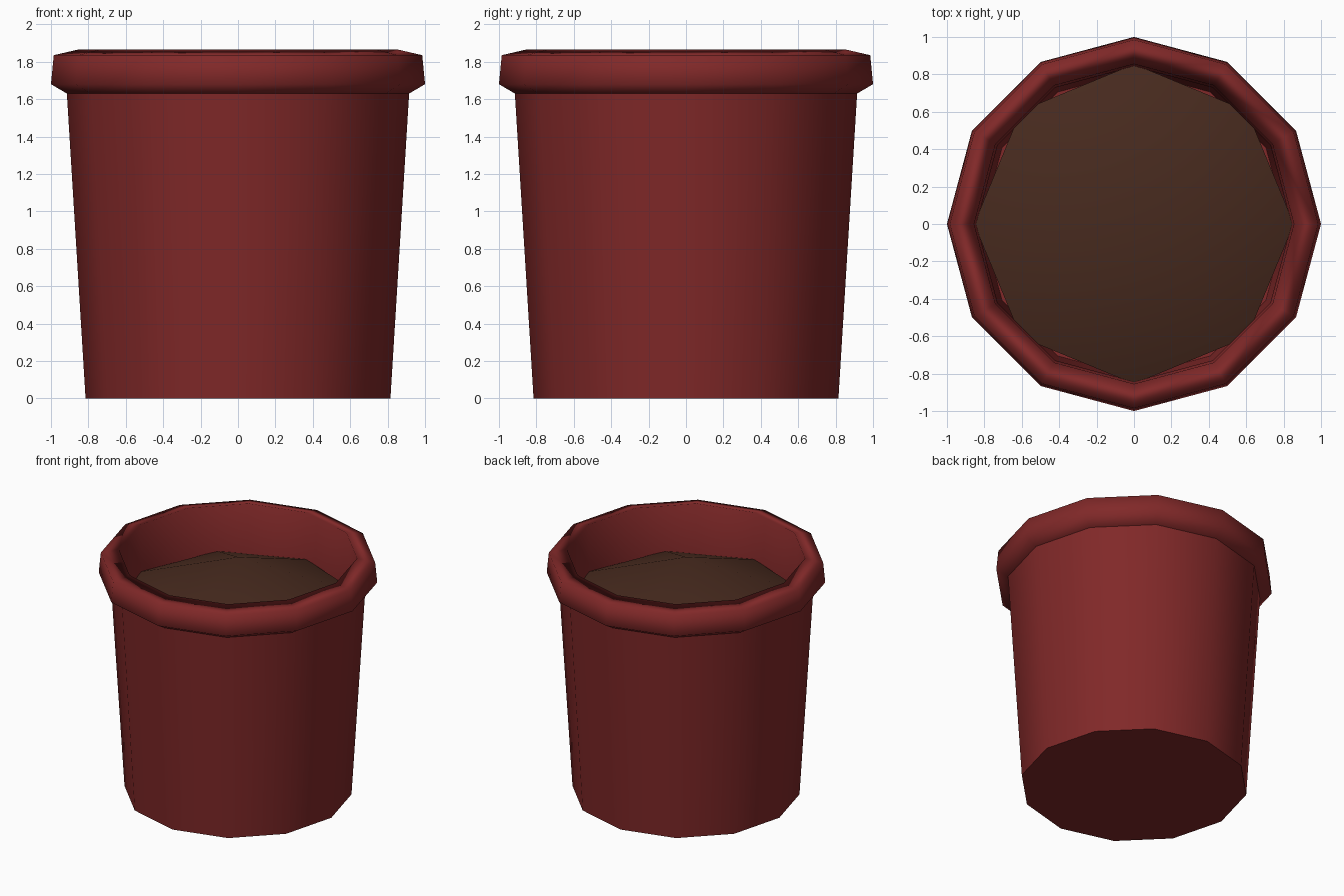
import bpy, math

if "Cube" in bpy.data.objects:
    bpy.data.objects.remove(bpy.data.objects["Cube"])

def material(name, rgb):
    m = bpy.data.materials.new(name)
    m.diffuse_color = (*rgb, 1)
    m.use_nodes = True
    m.node_tree.nodes["Principled BSDF"].inputs["Base Color"].default_value = m.diffuse_color
    return m

red = material("dark red clay", (0.218, 0.0215, 0.0215))
brown = material("brown soil", (0.063, 0.023, 0.013))

def lathe(name, profile, mat, angle, sides=12, cap_bottom=False, top=None):
    # revolve (radius, height) points around z, optionally closing the ends
    verts, faces = [], []
    for r, z in profile:
        for i in range(sides):
            a = math.tau * i / sides
            verts.append((r * math.cos(a), r * math.sin(a), z))
    for k in range(len(profile) - 1):
        for i in range(sides):
            j = (i + 1) % sides
            faces.append((k * sides + i, k * sides + j,
                          (k + 1) * sides + j, (k + 1) * sides + i))
    if cap_bottom:
        faces.append(tuple(reversed(range(sides))))
    if top is not None:
        last = (len(profile) - 1) * sides
        verts.append((0, 0, top))
        for i in range(sides):
            faces.append((last + i, last + (i + 1) % sides, len(verts) - 1))
    me = bpy.data.meshes.new(name)
    me.from_pydata(verts, [], faces)
    me.materials.append(mat)
    ob = bpy.data.objects.new(name, me)
    bpy.context.collection.objects.link(ob)
    bpy.ops.object.select_all(action='DESELECT')
    ob.select_set(True)
    bpy.context.view_layer.objects.active = ob
    bpy.ops.object.shade_smooth_by_angle(angle=math.radians(angle))
    return ob

# tapered pot body with closed base
lathe("pot_body", [(0.815, 0), (0.915, 1.63)], red, 40, cap_bottom=True)

# rounded rim: underside, outer band, sloping top, inner wall
rim = lathe("pot_rim", [(0.915, 1.63), (1.0, 1.68), (0.985, 1.835),
                        (0.855, 1.865), (0.842, 1.40)], red, 120)
weighted = rim.modifiers.new("large faces lead shading", 'WEIGHTED_NORMAL')
weighted.mode = 'FACE_AREA'
weighted.keep_sharp = True

# low eight-sided cone of heaped soil, corners tucked into the wall
lathe("soil", [(0.855, 1.495)], brown, 60, sides=8, top=1.84)
